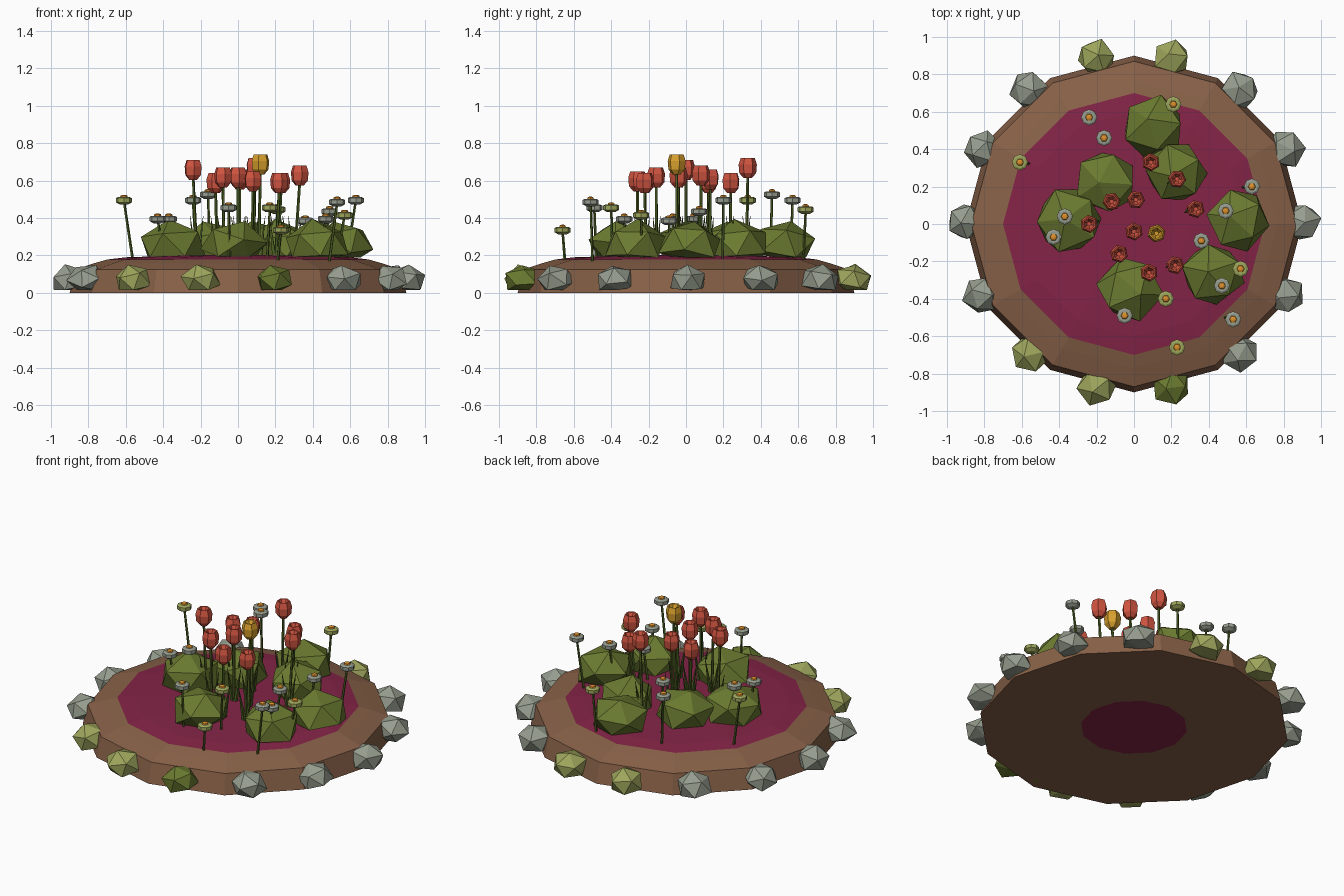
import bpy, bmesh, math, random
from mathutils import Matrix, Vector

random.seed(4)
cube = bpy.data.objects.get("Cube")
if cube:
    bpy.data.objects.remove(cube)


def material(name, r, g, b):
    lin = [((c / 255 + 0.055) / 1.055) ** 2.4 for c in (r, g, b)] + [1]
    m = bpy.data.materials.new(name)
    m.use_nodes = True
    m.diffuse_color = lin
    m.node_tree.nodes["Principled BSDF"].inputs["Base Color"].default_value = lin
    return m


SOIL = material("soil_brown", 136, 97, 72)
BED = material("bed_magenta", 132, 36, 70)
LEAF = material("leaf_green", 106, 122, 48)
STEM = material("stem_green", 78, 98, 36)
STONE = material("stone_grey", 150, 157, 142)
MOSS = material("moss_olive", 158, 166, 92)
RED = material("petal_red", 210, 85, 65)
GOLD = material("petal_gold", 216, 160, 45)
ORANGE = material("centre_orange", 222, 145, 45)


def finish(name, bm, *mats):
    bmesh.ops.recalc_face_normals(bm, faces=bm.faces[:])
    mesh = bpy.data.meshes.new(name)
    bm.to_mesh(mesh)
    bm.free()
    for m in mats:
        mesh.materials.append(m)
    ob = bpy.data.objects.new(name, mesh)
    bpy.context.collection.objects.link(ob)
    return ob


def lathe(bm, profile, sides, centre=(0, 0, 0), mat=0, turn=0.0):
    """Stack of rings from (radius, height) pairs, capped at both ends."""
    rings = []
    for r, z in profile:
        angles = [turn + math.tau * i / sides for i in range(sides)]
        rings.append([bm.verts.new(Vector(centre) + Vector((r * math.cos(a), r * math.sin(a), z)))
                      for a in angles])
    faces = [bm.faces.new(rings[0]), bm.faces.new(rings[-1])]
    for low, high in zip(rings, rings[1:]):
        for i in range(sides):
            j = (i + 1) % sides
            faces.append(bm.faces.new((low[i], low[j], high[j], high[i])))
    for f in faces:
        f.material_index = mat
    return faces


def tube(bm, start, end, r0, r1, sides, mat=0):
    start, end = Vector(start), Vector(end)
    d = end - start
    spin = d.to_track_quat("Z", "Y").to_matrix().to_4x4()
    made = bmesh.ops.create_cone(bm, cap_ends=True, segments=sides, radius1=r0, radius2=r1,
                                 depth=d.length, matrix=Matrix.Translation((start + end) / 2) @ spin)
    for f in {f for v in made["verts"] for f in v.link_faces}:
        f.material_index = mat


def boulder(name, x, y, z, radius, height, floor, mat):
    """Tilted faceted lump flattened onto its floor."""
    bm = bmesh.new()
    bmesh.ops.create_icosphere(bm, subdivisions=1, radius=1)
    turn = Matrix.Rotation(random.uniform(0, 6.28), 4, "Z") @ Matrix.Rotation(random.uniform(0.1, 0.5), 4, "X")
    for v in bm.verts:
        p = (turn @ v.co) * random.uniform(0.95, 1.07)
        v.co = (x + p.x * radius, y + p.y * radius, max(floor, z + p.z * height))
    bmesh.ops.remove_doubles(bm, verts=bm.verts[:], dist=0.001)
    return finish(name, bm, mat)


# Mound: soil bank with a planted crown and a round patch underneath
bm = bmesh.new()
lathe(bm, [(0.31, 0), (0.9, 0), (0.87, 0.125), (0.77, 0.158), (0.7, 0.178),
           (0.6, 0.19), (0.3, 0.2), (0.05, 0.202)], 12)
for f in bm.faces:
    c = f.calc_center_median()
    if c.z > 0.18 or (c.z < 0.001 and c.xy.length < 0.1):
        f.material_index = 1
finish("garden_mound", bm, SOIL, BED)

# Border stones
tints = {3: MOSS, 4: MOSS, 9: MOSS, 10: MOSS, 11: LEAF}
for i in range(14):
    a = math.tau * i / 14
    boulder("border_stone", 0.9 * math.cos(a), 0.9 * math.sin(a) + 0.01, 0.065, 0.105, 0.09,
            0.015, tints.get(i, STONE))

# Small grass tuft at the front edge
bm = bmesh.new()
bmesh.ops.create_icosphere(bm, subdivisions=2, radius=0.085)
for v in bm.verts:
    v.co = (v.co.x - 0.015, v.co.y * 0.4 - 0.85, max(0, v.co.z * 0.7))
finish("grass_tuft", bm, LEAF)

# Bushes
for x, y, r in [(0.1, 0.52, 0.175), (-0.15, 0.23, 0.175), (0.22, 0.28, 0.175), (-0.35, 0.02, 0.185),
                (0.56, 0.02, 0.17), (0.42, -0.27, 0.175), (-0.02, -0.35, 0.175)]:
    boulder("bush", x, y, 0.25, r, 0.14, 0.19, LEAF)


def stem_base(x, y):
    far = math.hypot(x, y)
    return (x * 0.92, y * 0.98, 0.19 if far < 0.6 else 0.165)


# Tulips: stem, pointed leaves and a hollow six-sided cup
def tulip(x, y, top, petal):
    bm = bmesh.new()
    base = Vector(stem_base(x, y))
    tube(bm, base, (x, y, top - 0.1), 0.009, 0.008, 5)
    for k in (-1, 1):
        tip = base + Vector((0.035 * k, 0.02 * k, 0.22))
        tube(bm, base + Vector((0.008 * k, 0, 0)), tip, 0.014, 0.001, 4)
    lathe(bm, [(0.022, -0.107), (0.045, -0.08), (0.049, -0.035), (0.038, 0),
               (0.03, -0.002), (0.012, -0.035)], 6, (x, y, top), 1, random.random())
    finish("tulip", bm, STEM, petal)


for x, y, top in [(0.09, 0.33, 0.72), (0.23, 0.24, 0.64), (0.33, 0.08, 0.68), (0.01, 0.13, 0.66),
                  (-0.12, 0.12, 0.64), (-0.24, 0, 0.71), (0, -0.04, 0.67), (-0.08, -0.16, 0.67),
                  (0.08, -0.26, 0.65), (0.22, -0.22, 0.64)]:
    tulip(x, y, top, RED)
tulip(0.12, -0.05, 0.74, GOLD)


# Daisies: stem, eight-sided head and a raised centre
def daisy(x, y, top, petal):
    bm = bmesh.new()
    tube(bm, stem_base(x, y), (x, y, top - 0.03), 0.008, 0.007, 5)
    lathe(bm, [(0.022, -0.048), (0.043, -0.036), (0.043, -0.014), (0.032, -0.008)], 8, (x, y, top), 1)
    lathe(bm, [(0.021, -0.01), (0.018, 0), (0.008, 0.004)], 6, (x, y, top), 2)
    finish("daisy", bm, STEM, petal, ORANGE)


for x, y, top in [(-0.24, 0.57, 0.52), (-0.16, 0.46, 0.55), (0.63, 0.2, 0.52), (0.49, 0.07, 0.46),
                  (0.36, -0.09, 0.41), (0.47, -0.33, 0.42), (0.53, -0.51, 0.51), (-0.05, -0.49, 0.48),
                  (-0.37, 0.04, 0.42), (-0.43, -0.07, 0.42)]:
    daisy(x, y, top, STONE)
for x, y, top in [(0.21, 0.64, 0.47), (-0.61, 0.33, 0.52), (0.57, -0.24, 0.44),
                  (0.17, -0.4, 0.48), (0.23, -0.66, 0.36)]:
    daisy(x, y, top, MOSS)
